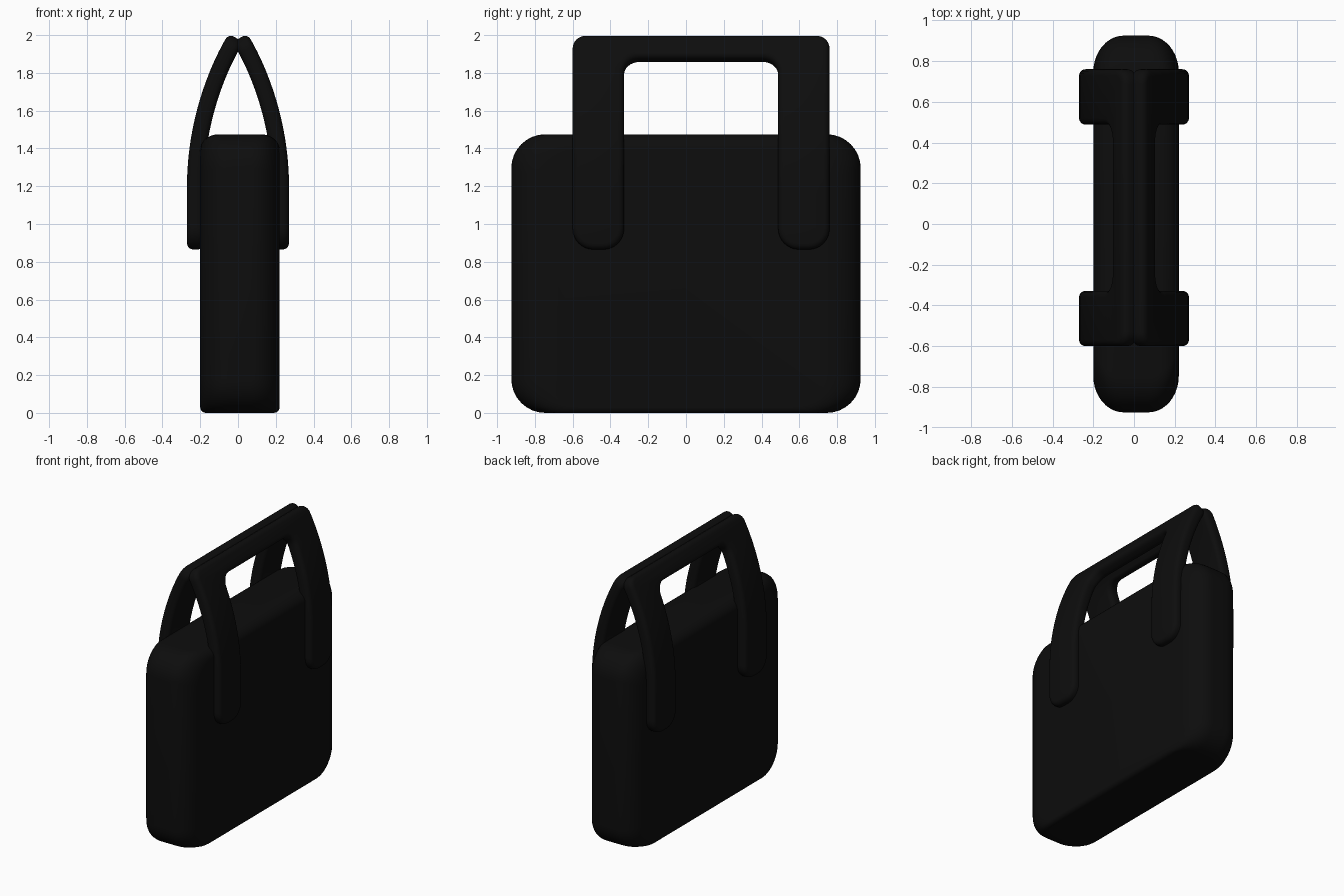
import bpy, bmesh
from math import sin, cos, pi, sqrt
from mathutils import Vector
from mathutils.geometry import interpolate_bezier

cube = bpy.data.objects.get("Cube")
if cube:
    bpy.data.objects.remove(cube, do_unlink=True)

black = bpy.data.materials.new("matte_black")
black.use_nodes = True
colour = (0.004, 0.004, 0.004, 1)
black.diffuse_color = colour
shader = next(n for n in black.node_tree.nodes if n.type == 'BSDF_PRINCIPLED')
shader.inputs["Base Color"].default_value = colour
shader.inputs["Roughness"].default_value = 0.8


def fillet(corners, steps=8):
    """Round each (a, b, radius) corner of a right-angled outline."""
    out = []
    for i, (a, b, r) in enumerate(corners):
        p = Vector((a, b))
        before = Vector(corners[i - 1][:2])
        after = Vector(corners[(i + 1) % len(corners)][:2])
        u, v = (before - p).normalized(), (after - p).normalized()
        for k in range(steps + 1):
            t = k / steps * pi / 2
            out.append(p + r * (u + v) - r * (v * cos(t) + u * sin(t)))
    return out


def finish(bm, name):
    bmesh.ops.recalc_face_normals(bm, faces=bm.faces[:])
    mesh = bpy.data.meshes.new(name)
    bm.to_mesh(mesh)
    bm.free()
    mesh.materials.append(black)
    obj = bpy.data.objects.new(name, mesh)
    bpy.context.collection.objects.link(obj)
    bpy.ops.object.select_all(action='DESELECT')
    obj.select_set(True)
    bpy.context.view_layer.objects.active = obj
    bpy.ops.object.shade_smooth_by_angle(angle=0.7)


# Bag body: rounded side outlines lofted across the width
HALF_W, HALF_L, TOP, MID = 0.21, 0.925, 1.475, 0.01


def inset(x, rx, depth):
    """Elliptical edge rounding at distance x from the middle plane."""
    t = max(0, (abs(x) - HALF_W + rx) / rx)
    return depth * (1 - sqrt(max(0, 1 - t * t)))


bm = bmesh.new()
side = [HALF_W - 0.15 * (1 - sin(k / 10 * pi / 2)) for k in range(11)]
loops = []
for x in [-s for s in reversed(side)] + side:
    y = HALF_L - inset(x, 0.15, 0.18)
    top = TOP - inset(x, 0.1, 0.08)
    low = inset(x, 0.03, 0.03)
    outline = fillet([(-y, low, 0.18), (y, low, 0.18), (y, top, 0.18), (-y, top, 0.18)])
    loops.append([bm.verts.new((MID + x, p.x, p.y)) for p in outline])
for one, two in zip(loops, loops[1:]):
    for i in range(len(one)):
        bm.faces.new((one[i - 1], one[i], two[i], two[i - 1]))
bm.faces.new(loops[0])
bm.faces.new(loops[-1])
finish(bm, "bag_body")

# Path of each handle in the x, z plane: straight leg, then leaning inward
path = [Vector((0.225, 0.865))] + interpolate_bezier(
    Vector((0.225, 1.2)), Vector((0.225, 1.55)),
    Vector((0.10, 1.84)), Vector((0.01, 1.985)), 40)
path = [Vector(p[:2]) for p in path]
LENGTH = sum((b - a).length for a, b in zip(path, path[1:]))


def along(s):
    """Point and outward normal at distance s on the path."""
    for a, b in zip(path, path[1:]):
        d = (b - a).length
        if s <= d or b is path[-1]:
            t = (b - a) / d
            return a + t * s, Vector((t.y, -t.x))
        s -= d


# Handles: flat padded U, sliced, then bent along the path
def make_handle(name, sign):
    y0, y1, w, h = -0.6, 0.76, 0.272, 0.045
    gap = LENGTH - 0.135
    outline = fillet([
        (y0, 0, 0.11), (y0 + w, 0, 0.11), (y0 + w, gap, 0.08), (y1 - w, gap, 0.08),
        (y1 - w, 0, 0.11), (y1, 0, 0.11), (y1, LENGTH, 0.07), (y0, LENGTH, 0.07)])
    bm = bmesh.new()
    rings = [[bm.verts.new((x, p.x, p.y)) for p in outline] for x in (-h, h)]
    for i in range(len(outline)):
        bm.faces.new((rings[0][i - 1], rings[0][i], rings[1][i], rings[1][i - 1]))
    for ring in rings:
        bm.faces.new(ring)
    bmesh.ops.recalc_face_normals(bm, faces=bm.faces[:])
    rim = [e for e in bm.edges if e.verts[0].co.x * e.verts[1].co.x > 0]
    bmesh.ops.bevel(bm, geom=rim, offset=0.032, segments=4, profile=0.5,
                    affect='EDGES', clamp_overlap=False)
    for k in range(1, 30):
        bmesh.ops.bisect_plane(bm, geom=bm.verts[:] + bm.edges[:] + bm.faces[:],
                               plane_co=(0, 0, LENGTH * k / 30 + 0.0013),
                               plane_no=(0, 0, 1), dist=0.00001)
    for v in bm.verts:
        p, n = along(v.co.z)
        p = p + n * v.co.x
        v.co = (sign * p.x, v.co.y, p.y)
    finish(bm, name)


make_handle("left_handle", 1)
make_handle("right_handle", -1)
